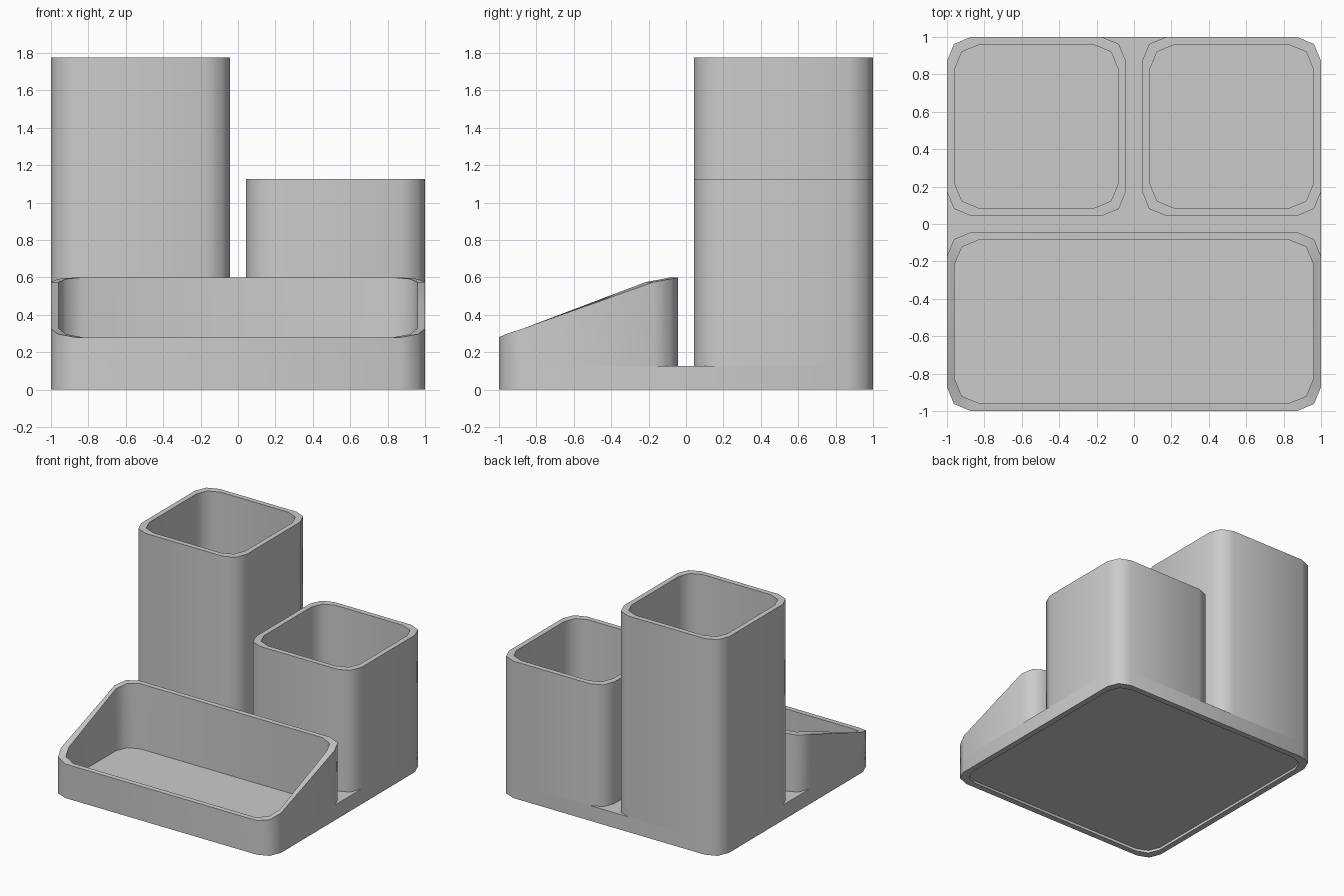
import bpy
import math

if "Cube" in bpy.data.objects:
    bpy.data.objects.remove(bpy.data.objects["Cube"])

R = 0.13            # corner radius
WALL = 0.042        # wall thickness
GAP = 0.043         # half the gap between compartments
BASE_TOP = 0.125
FLOOR = 0.065
RECESS = 0.022


def outline(x0, x1, y0, y1, inset=0.0):
    """Rounded rectangle, two segments per corner, counter-clockwise."""
    x0, x1, y0, y1 = x0 + inset, x1 - inset, y0 + inset, y1 - inset
    corners = [(x0 + R, y0 + R, 180), (x1 - R, y0 + R, 270),
               (x1 - R, y1 - R, 0), (x0 + R, y1 - R, 90)]
    return [(cx + R * math.cos(math.radians(a + s)), cy + R * math.sin(math.radians(a + s)))
            for cx, cy, a in corners for s in (0, 45, 90)]


def at(points, heights):
    """Lift an outline to one height or to a height per point."""
    if not isinstance(heights, list):
        heights = [heights] * len(points)
    return [(x, y, z) for (x, y), z in zip(points, heights)]


def skin(name, loops, cap_first=False, cap_last=False, extra=None):
    """Bridge successive loops into a surface with optional caps."""
    n = len(loops[0])
    verts = [p for loop in loops for p in loop]
    faces = []
    for k in range(len(loops) - 1):
        for i in range(n):
            j = (i + 1) % n
            faces.append((k * n + i, k * n + j, (k + 1) * n + j, (k + 1) * n + i))
    if cap_first:
        faces.append(tuple(reversed(range(n))))
    if cap_last:
        faces.append(tuple(range(len(verts) - n, len(verts))))
    if extra:
        start = len(verts)
        verts += extra
        faces.append(tuple(range(start, len(verts))))
    mesh = bpy.data.meshes.new(name)
    mesh.from_pydata(verts, [], faces)
    mesh.update()
    obj = bpy.data.objects.new(name, mesh)
    bpy.context.collection.objects.link(obj)
    bpy.ops.object.select_all(action='DESELECT')
    obj.select_set(True)
    bpy.context.view_layer.objects.active = obj
    bpy.ops.object.shade_smooth_by_angle(angle=math.radians(50))
    return obj


def compartment(name, box, top):
    """Open container: outer wall, rim, inner wall and floor."""
    outer, inner = outline(*box), outline(*box, inset=WALL)
    skin(name, [at(outer, BASE_TOP), at(outer, top), at(inner, top), at(inner, FLOOR)],
         cap_last=True)


tall_box = (-1, -GAP, GAP, 1)
short_box = (GAP, 1, GAP, 1)
tray_box = (-1, 1, -1, -GAP)

# Two pen cups at the back
compartment("tall_cup", tall_box, 1.775)
compartment("short_cup", short_box, 1.125)

# Front tray with a sloping rim
front = [0.327, 0.297, 0.28]
back = [0.575, 0.592, 0.60]
compartment("front_tray", tray_box, front + front[::-1] + back + back[::-1])

# Base slab: recessed underside, sides, and the T-shaped top left between the compartments
tall, short, tray = outline(*tall_box), outline(*short_box), outline(*tray_box)
gap_top = tall[0:9] + short[9:12] + short[0:6] + tray[6:12]
slab = outline(-1, 1, -1, 1)
lip = outline(-1, 1, -1, 1, inset=0.05)
skin("base", [at(lip, RECESS), at(lip, 0), at(slab, 0), at(slab, BASE_TOP)],
     cap_first=True, extra=at(gap_top[::-1], BASE_TOP))
